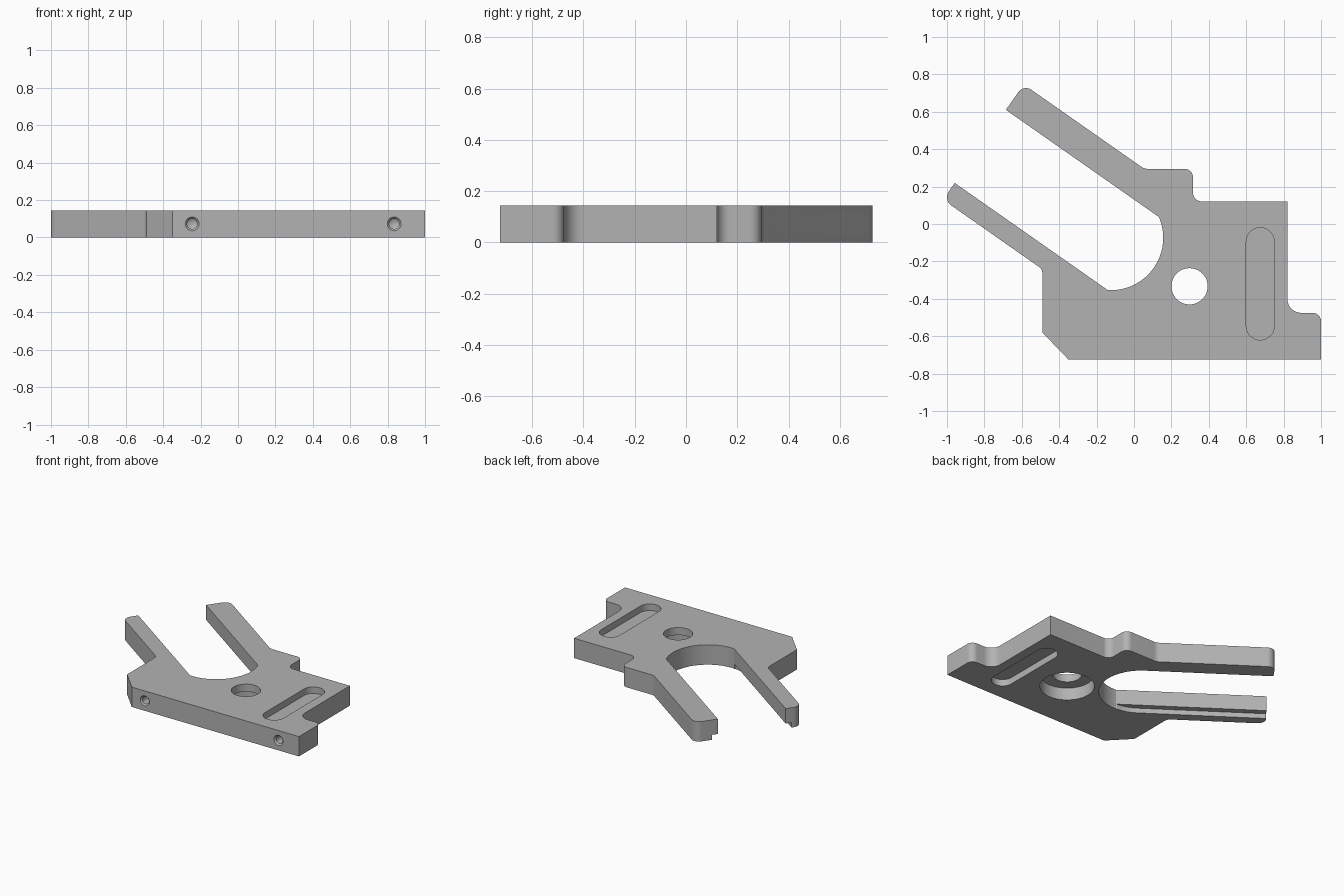
import bpy, bmesh, math
from mathutils import Vector, Matrix

if "Cube" in bpy.data.objects:
    bpy.data.objects.remove(bpy.data.objects["Cube"])

T = 0.145                                   # plate thickness
ANG = math.radians(145)                     # direction the fork arms point
A = Vector((math.cos(ANG), math.sin(ANG)))  # along the arms
N = Vector((-A.y, A.x)) * -1                # across the arms, towards the upper one
TIP = 0.911                                 # arm tip, measured along A
CU, CV, R, HALF = 0.059, -0.1315, 0.28, 0.2385  # bay centre, radius, half gap


def uv(u, v):
    p = A * u + N * v
    return (p.x, p.y)


def bay(angle):
    return uv(CU - R * math.cos(angle), CV + R * math.sin(angle))


def rounded(corners, steps=10):
    """Polygon from (x, y, radius) corners, with each radius turned into an arc."""
    out = []
    for i, (x, y, r) in enumerate(corners):
        p = Vector((x, y))
        if r == 0:
            out.append(p)
            continue
        d1 = (Vector(corners[i - 1][:2]) - p).normalized()
        d2 = (Vector(corners[(i + 1) % len(corners)][:2]) - p).normalized()
        half = d1.angle(d2) / 2
        c = p + (d1 + d2).normalized() * (r / math.sin(half))
        s = p + d1 * (r / math.tan(half)) - c
        e = p + d2 * (r / math.tan(half)) - c
        sweep = s.angle_signed(e)
        for k in range(steps + 1):
            t = -sweep * k / steps
            out.append(c + Matrix.Rotation(t, 2) @ s)
    return out


def prism(name, pts, z0, z1, matrix=None):
    bm = bmesh.new()
    face = bm.faces.new([bm.verts.new((p[0], p[1], z0)) for p in pts])
    top = bmesh.ops.extrude_face_region(bm, geom=[face])["geom"]
    bmesh.ops.translate(bm, vec=(0, 0, z1 - z0),
                        verts=[g for g in top if isinstance(g, bmesh.types.BMVert)])
    return finish(name, bm, matrix)


def finish(name, bm, matrix=None):
    if matrix:
        bm.transform(matrix)
    bmesh.ops.recalc_face_normals(bm, faces=bm.faces)
    me = bpy.data.meshes.new(name)
    bm.to_mesh(me)
    bm.free()
    ob = bpy.data.objects.new(name, me)
    bpy.context.collection.objects.link(ob)
    return ob


def circle(x, y, r, n=48):
    return [(x + r * math.cos(2 * math.pi * i / n), y + r * math.sin(2 * math.pi * i / n))
            for i in range(n)]


def stadium(x0, x1, y, r):
    return rounded([(x0, y - r, r * 0.999), (x1, y - r, r * 0.999),
                    (x1, y + r, r * 0.999), (x0, y + r, r * 0.999)])


def drill(name, x):
    """Blind hole in the front edge: countersink, bore and pointed end."""
    bm = bmesh.new()
    profile = [(-0.05, 0.037), (0.0, 0.037), (0.01, 0.027), (0.15, 0.027)]
    rings = [[bm.verts.new((px, py, d)) for px, py in circle(0, 0, r, 32)] for d, r in profile]
    for a, b in zip(rings, rings[1:]):
        for i in range(32):
            bm.faces.new((a[i], a[(i + 1) % 32], b[(i + 1) % 32], b[i]))
    point = bm.verts.new((0, 0, 0.166))
    for i in range(32):
        bm.faces.new((rings[-1][i], rings[-1][(i + 1) % 32], point))
    bm.faces.new(rings[0])
    return finish(name, bm, Matrix.Translation((x, -0.725, T / 2)) @
                  Matrix.Rotation(-math.pi / 2, 4, 'X'))


# Plate outline with the two fork arms and the round bay between them
phi = math.asin(HALF / R)
outline = [(-0.35, -0.725, 0), (1, -0.725, 0), (1, -0.475, 0.045), (0.82, -0.475, 0.075),
           (0.82, 0.12, 0), (0.315, 0.12, 0.05), (0.315, 0.295, 0.045), (0.055, 0.295, 0.06),
           (*uv(TIP, 0.273), 0.05), (*uv(TIP, CV + HALF), 0)]
outline += [(*bay(phi - 2 * phi * k / 40), 0) for k in range(41)]
outline += [(*uv(TIP, CV - HALF), 0), (*uv(TIP, -0.479), 0.053),
            (-0.49, -0.242, 0.04), (-0.49, -0.58, 0)]
plate = prism("fork_plate", rounded(outline), 0, T)

# Rebate along the lower inner edges of the arms
angles = [math.radians(60 + 5 * k) for k in range(7)]
rebate = ([bay(-a) for a in angles] + [uv(1.2, CV - R), uv(1.2, CV + R)] +
          [bay(a) for a in reversed(angles)])

# Slot running sideways through the upper arm
arm = Matrix(((A.x, 0, N.x, 0), (A.y, 0, N.y, 0), (0, 1, 0, 0), (0, 0, 0, 1)))
pocket = [(-y, x) for x, y in stadium(-0.62, -0.02, -0.675, 0.075)]

pocket = [(abs(x), y) for x, y in pocket]
cutters = [
    prism("rebate_cutter", rebate, -0.1, 0.036),
    prism("arm_slot_cutter", stadium(0.23, 0.85, 0.0725, 0.03), 0.05, 0.4, arm),
    prism("top_pocket_cutter", pocket, T - 0.048, T + 0.1),
    prism("bottom_pocket_cutter", pocket, -0.1, 0.048),
    prism("hole_cutter", circle(0.297, -0.333, 0.097), -0.1, T + 0.1),
    prism("counterbore_cutter", circle(0.297, -0.333, 0.18), -0.1, 0.09),
    drill("left_drill_cutter", -0.245),
    drill("right_drill_cutter", 0.835),
]
bpy.context.view_layer.objects.active = plate
plate.select_set(True)
for c in cutters:
    c.hide_render = True
    m = plate.modifiers.new(c.name, 'BOOLEAN')
    m.operation, m.solver, m.object = 'DIFFERENCE', 'EXACT', c
    bpy.ops.object.modifier_apply(modifier=m.name)
    bpy.data.objects.remove(c)

# Single grey finish
grey = bpy.data.materials.new("grey_metal")
grey.diffuse_color = (0.45, 0.45, 0.45, 1)
grey.use_nodes = True
grey.node_tree.nodes["Principled BSDF"].inputs["Base Color"].default_value = grey.diffuse_color
plate.data.materials.clear()
plate.data.materials.append(grey)
bpy.ops.object.select_all(action='DESELECT')
plate.select_set(True)
bpy.ops.object.shade_smooth_by_angle(angle=math.radians(25))
